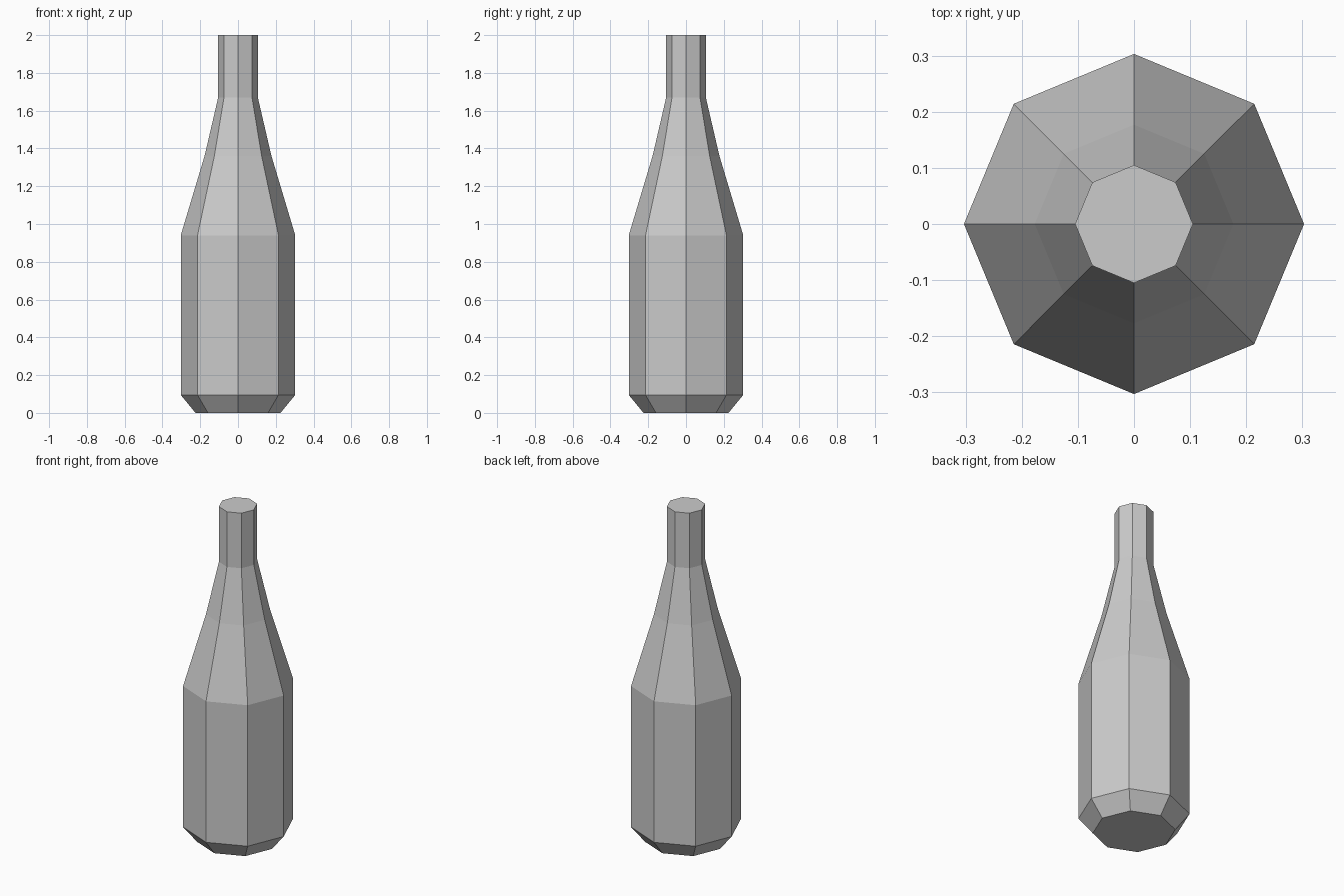
import bpy
import bmesh
from math import cos, sin, tau

cube = bpy.data.objects.get("Cube")
if cube:
    bpy.data.objects.remove(cube, do_unlink=True)

SIDES = 8


def make_material(name, colour):
    mat = bpy.data.materials.new(name)
    mat.use_nodes = True
    mat.diffuse_color = colour
    mat.node_tree.nodes["Principled BSDF"].inputs["Base Color"].default_value = colour
    return mat


def lathe(name, profile, mat):
    """Revolve (radius, height) points into a closed faceted solid."""
    bm = bmesh.new()
    rings = [[bm.verts.new((r * cos(tau * i / SIDES), r * sin(tau * i / SIDES), z))
              for i in range(SIDES)] for r, z in profile]
    for low, high in zip(rings, rings[1:]):
        for i in range(SIDES):
            j = (i + 1) % SIDES
            bm.faces.new((low[i], low[j], high[j], high[i]))
    bm.faces.new(rings[0][::-1])
    bm.faces.new(rings[-1])
    mesh = bpy.data.meshes.new(name)
    bm.to_mesh(mesh)
    bm.free()
    mesh.materials.append(mat)
    obj = bpy.data.objects.new(name, mesh)
    bpy.context.collection.objects.link(obj)
    return obj


grey = make_material("light_grey", (0.6, 0.6, 0.6, 1))

# Bottle: bevelled base, straight body, two-step shoulder, straight neck
lathe("bottle", [(0.225, 0), (0.303, 0.095), (0.303, 0.94),
                 (0.177, 1.36), (0.105, 1.67), (0.105, 2)], grey)
